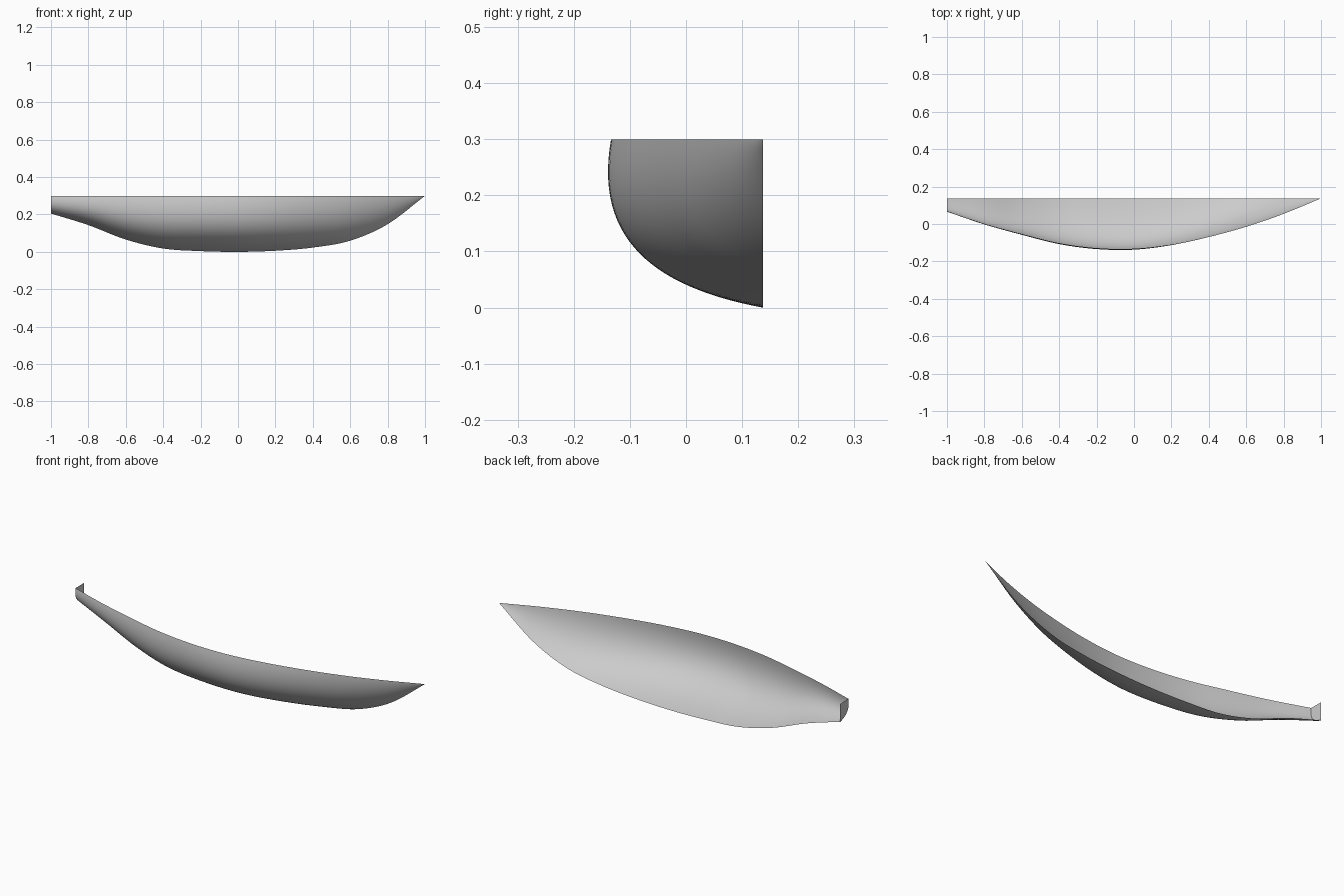
import bpy, bmesh

cube = bpy.data.objects.get("Cube")
if cube:
    bpy.data.objects.remove(cube, do_unlink=True)

CENTRE_Y = 0.137   # centreplane of the half hull
SHEER_Z = 0.30     # flat top edge
STATIONS, RINGS = 80, 28

# Values at eleven evenly spaced stations, stern to bow
HALF_BEAM = [0.072, 0.14, 0.195, 0.244, 0.27, 0.273, 0.25, 0.208, 0.153, 0.083, 0.0]
KEEL_Z = [0.205, 0.143, 0.066, 0.018, 0.004, 0.0, 0.006, 0.023, 0.06, 0.148, SHEER_Z]

grey = bpy.data.materials.new("hull_grey")
grey.use_nodes = True
grey.diffuse_color = (0.6, 0.6, 0.6, 1)
grey.node_tree.nodes["Principled BSDF"].inputs["Base Color"].default_value = (0.6, 0.6, 0.6, 1)


def spline(values, t):
    """Smooth curve through evenly spaced values, t from 0 to 1."""
    last = len(values) - 1
    i = min(int(t * last), last - 1)
    f = t * last - i
    b, c = values[i], values[i + 1]
    a = values[i - 1] if i else 2 * b - c
    d = values[i + 2] if i + 2 <= last else 2 * c - b
    return b + f * (c - a + f * (2 * a - 5 * b + 4 * c - d + f * (3 * (b - c) + d - a))) / 2


def mix(a, b, f):
    return a + (b - a) * f


def bezier(p, t):
    s = 1 - t
    return s**3 * p[0] + 3 * s * s * t * p[1] + 3 * s * t * t * p[2] + t**3 * p[3]


def section(t):
    """Frame from keel to sheer: round amidships, V-shaped towards the bow."""
    x = 2 * t - 1
    bow, stern = max(x, 0) ** 1.5, max(-x, 0) ** 2
    half, keel = spline(HALF_BEAM, t), spline(KEEL_Z, t)
    across = (0, mix(0.7, 0.45, bow), mix(1.1, 0.85, bow), mix(0.985, 1, bow) - 0.025 * stern)
    up = (0, mix(0.12, 0.25, bow), mix(0.4, 0.6, bow), 1)
    return [(x, CENTRE_Y - half * bezier(across, j / RINGS),
             mix(keel, SHEER_Z, bezier(up, j / RINGS))) for j in range(RINGS + 1)]


def add_part(name, bm):
    mesh = bpy.data.meshes.new(name)
    bm.to_mesh(mesh)
    bm.free()
    mesh.materials.append(grey)
    obj = bpy.data.objects.new(name, mesh)
    bpy.context.collection.objects.link(obj)
    return obj


# Half hull shell, open at the top and along the centreplane
bm = bmesh.new()
rows = [[bm.verts.new(p) for p in section(i / STATIONS)] for i in range(STATIONS + 1)]
for r, s in zip(rows, rows[1:]):
    for j in range(RINGS):
        bm.faces.new((r[j], s[j], s[j + 1], r[j + 1]))
for face in bm.faces:
    face.smooth = True
bmesh.ops.remove_doubles(bm, verts=bm.verts, dist=1e-5)
add_part("half_hull_shell", bm)

# Flat transom closing the stern
bm = bmesh.new()
outline = section(0) + [(-1, CENTRE_Y, SHEER_Z)]
bm.faces.new([bm.verts.new(p) for p in outline])
bm.normal_update()
for face in bm.faces:
    if face.normal.x > 0:
        face.normal_flip()
add_part("transom", bm)
